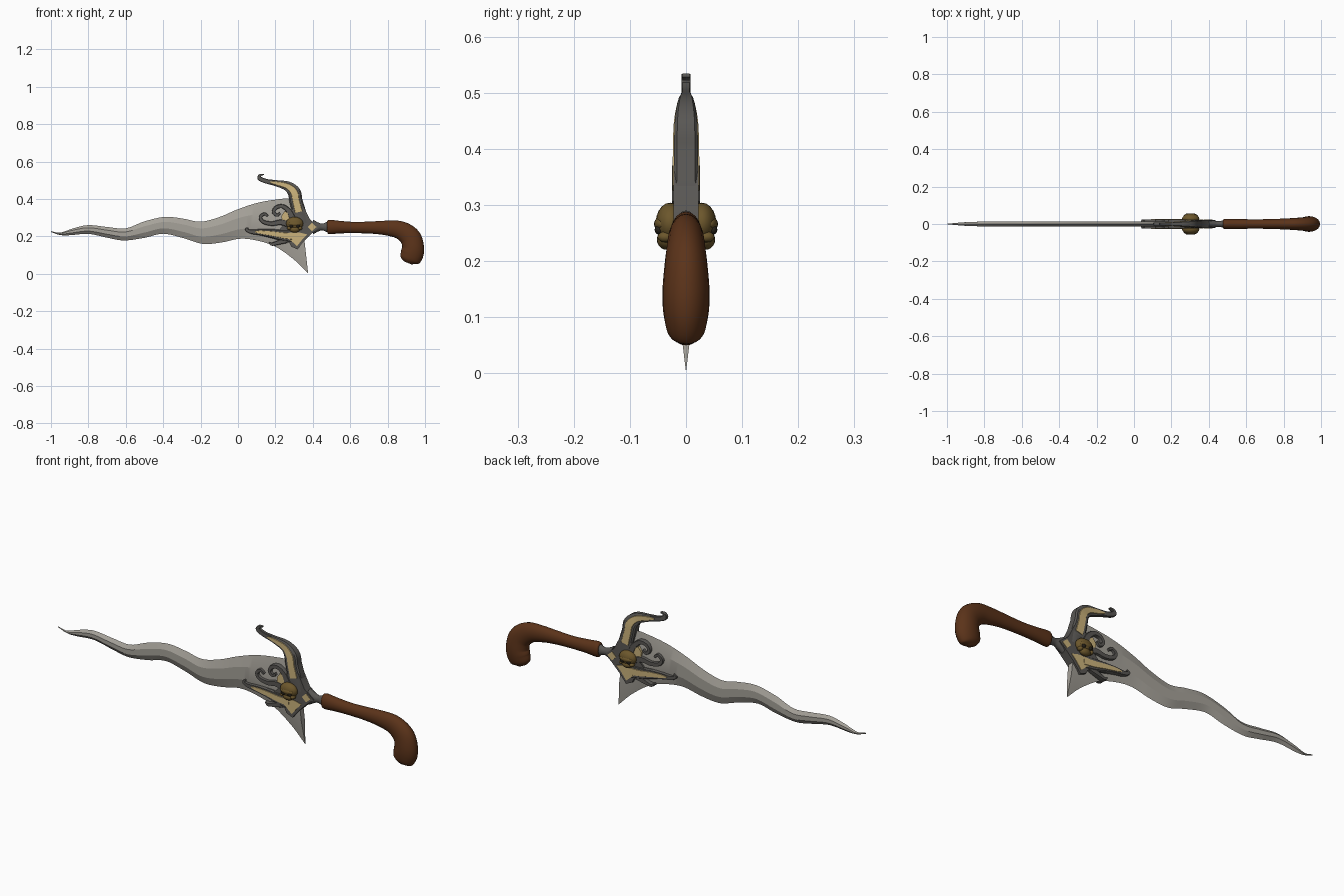
import bpy, bmesh, math
from mathutils import Vector

def mat(name, c):
    m = bpy.data.materials.new(name)
    m.diffuse_color = (*c, 1)
    return m

STEEL = mat("blade steel", (0.38, 0.36, 0.32))
IRON = mat("dark iron", (0.10, 0.095, 0.088))
GOLD = mat("pale gold", (0.60, 0.45, 0.20))
WOOD = mat("brown wood", (0.105, 0.033, 0.010))
BRONZE = mat("old bronze", (0.15, 0.095, 0.025))
BLACK = mat("socket black", (0.02, 0.016, 0.01))

def spline(pts, n):
    """Catmull-Rom through tuples of any size."""
    p = [Vector(q) for q in pts]
    p = [p[0] * 2 - p[1]] + p + [p[-1] * 2 - p[-2]]
    out = []
    for i in range(1, len(p) - 2):
        a, b, c, d = p[i - 1:i + 3]
        for k in range(n):
            t = k / n
            out.append(0.5 * (2 * b + (c - a) * t + (2 * a - 5 * b + 4 * c - d) * t * t
                              + (3 * b - a - 3 * c + d) * t ** 3))
    return out + [p[-2]]

def finish(name, bm, m, angle=35):
    bmesh.ops.recalc_face_normals(bm, faces=bm.faces)
    me = bpy.data.meshes.new(name)
    bm.to_mesh(me)
    bm.free()
    me.materials.append(m)
    ob = bpy.data.objects.new(name, me)
    bpy.context.collection.objects.link(ob)
    bpy.ops.object.select_all(action='DESELECT')
    ob.select_set(True)
    bpy.context.view_layer.objects.active = ob
    bpy.ops.object.shade_smooth_by_angle(angle=math.radians(angle))
    return ob

def skin(name, rings, m, angle=35):
    """Bridge rings of points into a closed tube."""
    bm = bmesh.new()
    vs = [[bm.verts.new(p) for p in r] for r in rings]
    k = len(vs[0])
    for a, b in zip(vs, vs[1:]):
        for i in range(k):
            j = (i + 1) % k
            bm.faces.new((a[i], a[j], b[j], b[i]))
    bm.faces.new(vs[0])
    bm.faces.new(vs[-1])
    return finish(name, bm, m, angle)

ROUND = [(math.cos(i * math.tau / 20), math.sin(i * math.tau / 20)) for i in range(20)]
FLAT = [(1, .75), (.8, 1), (-.8, 1), (-1, .75), (-1, -.75), (-.8, -1), (.8, -1), (1, -.75)]

def sweep(name, path, section, m, n=6, angle=35):
    """Path points: x, z, half width in the xz plane, half thickness in y."""
    s = spline(path, n)
    rings = []
    for i, p in enumerate(s):
        d = s[min(i + 1, len(s) - 1)] - s[max(i - 1, 0)]
        t = Vector((d[0], d[1])).normalized()
        w, h = max(p[2], .001), max(p[3], .001)
        rings.append([(p[0] - t.y * a * w, b * h, p[1] + t.x * a * w) for a, b in section])
    return skin(name, rings, m, angle)

def plate(name, outline, half, m):
    """Flat outline in xz, extruded to both sides of y = 0."""
    bm = bmesh.new()
    f = bm.faces.new([bm.verts.new((x, -half, z)) for x, z in outline])
    g = bmesh.ops.extrude_face_region(bm, geom=[f])["geom"]
    bmesh.ops.translate(bm, vec=(0, 2 * half, 0),
                        verts=[v for v in g if isinstance(v, bmesh.types.BMVert)])
    return finish(name, bm, m)

def ball(name, c, r, m, seg=20):
    bm = bmesh.new()
    bmesh.ops.create_uvsphere(bm, u_segments=seg, v_segments=seg // 2, radius=1)
    for v in bm.verts:
        v.co = Vector((v.co.x * r[0] + c[0], v.co.y * r[1] + c[1], v.co.z * r[2] + c[2]))
    return finish(name, bm, m, 60)

# Wavy blade: upper x, z, lower x, z, half thickness
stations = [(-1, .228, -1, .223, .001), (-.95, .220, -.95, .207, .006),
            (-.88, .243, -.9, .206, .010), (-.8, .26, -.8, .213, .013),
            (-.7, .25, -.7, .193, .014), (-.6, .243, -.61, .178, .014),
            (-.5, .28, -.5, .192, .014), (-.39, .304, -.4, .214, .014),
            (-.29, .294, -.29, .19, .014), (-.2, .278, -.19, .16, .014),
            (-.1, .303, -.09, .167, .014), (0, .345, .01, .187, .014),
            (.1, .378, .1, .178, .014), (.2, .396, .2, .145, .014),
            (.28, .4, .3, .075, .014), (.335, .36, .375, .002, .014)]
rings = []
for s in spline(stations, 6):
    hi, lo = Vector((s[0], 0, s[1])), Vector((s[2], 0, s[3]))
    y = Vector((0, s[4], 0))
    a, b = hi.lerp(lo, .3), hi.lerp(lo, .68)
    rings.append([hi, a + y, b + y, lo, b - y, a - y])
skin("blade", rings, STEEL, 14)

# Hooked wooden handle and its collar
sweep("handle", [(.475, .25, .024, .02), (.487, .25, .038, .027), (.55, .249, .033, .027),
                 (.63, .247, .030, .025), (.72, .247, .033, .026), (.80, .244, .040, .029),
                 (.87, .232, .049, .033), (.92, .195, .056, .038), (.936, .145, .058, .042),
                 (.93, .105, .061, .040), (.915, .075, .052, .032), (.908, .058, .022, .016)],
      ROUND, WOOD, 6, 50)
sweep("collar", [(.40, .25, .040, .022), (.425, .25, .026, .019), (.45, .25, .018, .015),
                 (.482, .25, .030, .02)], ROUND, IRON, 4)

# Guard body with gold inlays
plate("guard_body", [(.435, .25), (.385, .29), (.35, .36), (.28, .34), (.25, .27), (.20, .215),
                     (.23, .185), (.275, .165), (.285, .145), (.318, .13), (.355, .175),
                     (.395, .215)], .022, IRON)
plate("lower_inlay", [(.23, .212), (.285, .175), (.316, .148), (.345, .185), (.37, .21),
                      (.33, .22), (.27, .22)], .0245, GOLD)
plate("rear_inlay", [(.42, .25), (.395, .272), (.372, .25), (.395, .228)], .0245, GOLD)

# Curved horn with an inlay following the same path
horn = [(.33, .27, .045, .022), (.325, .33, .038, .022), (.31, .39, .035, .0215),
        (.30, .435, .035, .020), (.265, .468, .026, .014), (.20, .485, .016, .009),
        (.15, .495, .012, .008), (.116, .510, .012, .008), (.118, .526, .007, .008),
        (.138, .531, .003, .007)]
sweep("horn", horn, FLAT, IRON)
sweep("horn_inlay", [(x, z, w * .62, t + .002) for x, z, w, t in horn[1:6]] +
      [(.17, .49, .003, .0105)], FLAT, GOLD)

# Lower wing sweeping forward along the blade
wing = [(.30, .20, .035, .024), (.24, .205, .030, .025), (.18, .215, .024, .025),
        (.12, .222, .017, .025), (.07, .225, .011, .024), (.045, .236, .007, .023),
        (.055, .248, .003, .02)]
sweep("wing", wing, FLAT, IRON)
sweep("wing_inlay", [(x, z, w * .6, t + .002) for x, z, w, t in wing[:4]] +
      [(.09, .224, .003, .0265)], FLAT, GOLD)
sweep("wing_barb", [(.26, .18, .016, .023), (.21, .165, .011, .023), (.18, .158, .008, .022),
                    (.165, .168, .003, .02)], FLAT, IRON)

# Scrolls in front of the boss
scrolls = {
    "upper_scroll": [(.29, .30, .018), (.272, .335, .014), (.24, .36, .011), (.205, .355, .010),
                     (.19, .33, .009), (.208, .313, .008), (.225, .325, .006)],
    "lower_scroll": [(.28, .262, .020), (.23, .275, .015), (.18, .268, .012), (.135, .278, .010),
                     (.12, .302, .009), (.14, .32, .008), (.16, .308, .006)]}
for name, pts in scrolls.items():
    sweep(name, [(x, z, w, .025) for x, z, w in pts], FLAT, IRON)
plate("scroll_inlay", [(.282, .315), (.25, .335), (.232, .31), (.235, .285), (.27, .28)],
      .0235, GOLD)

# Skull-shaped boss on each side
for side, s in (("front", -1), ("back", 1)):
    ball(side + "_skull", (.303, s * .028, .268), (.046, .026, .036), BRONZE)
    ball(side + "_skull_brow", (.303, s * .042, .266), (.036, .015, .014), BRONZE)
    ball(side + "_skull_jaw", (.303, s * .034, .238), (.028, .018, .018), BRONZE)
    for i, dx in enumerate((-.018, .018)):
        ball(f"{side}_socket_{i}", (.303 + dx, s * .048, .256), (.011, .008, .009), BLACK, 12)
        ball(f"{side}_cheek_{i}", (.303 + dx * 1.6, s * .036, .243), (.012, .015, .010), BRONZE, 12)
